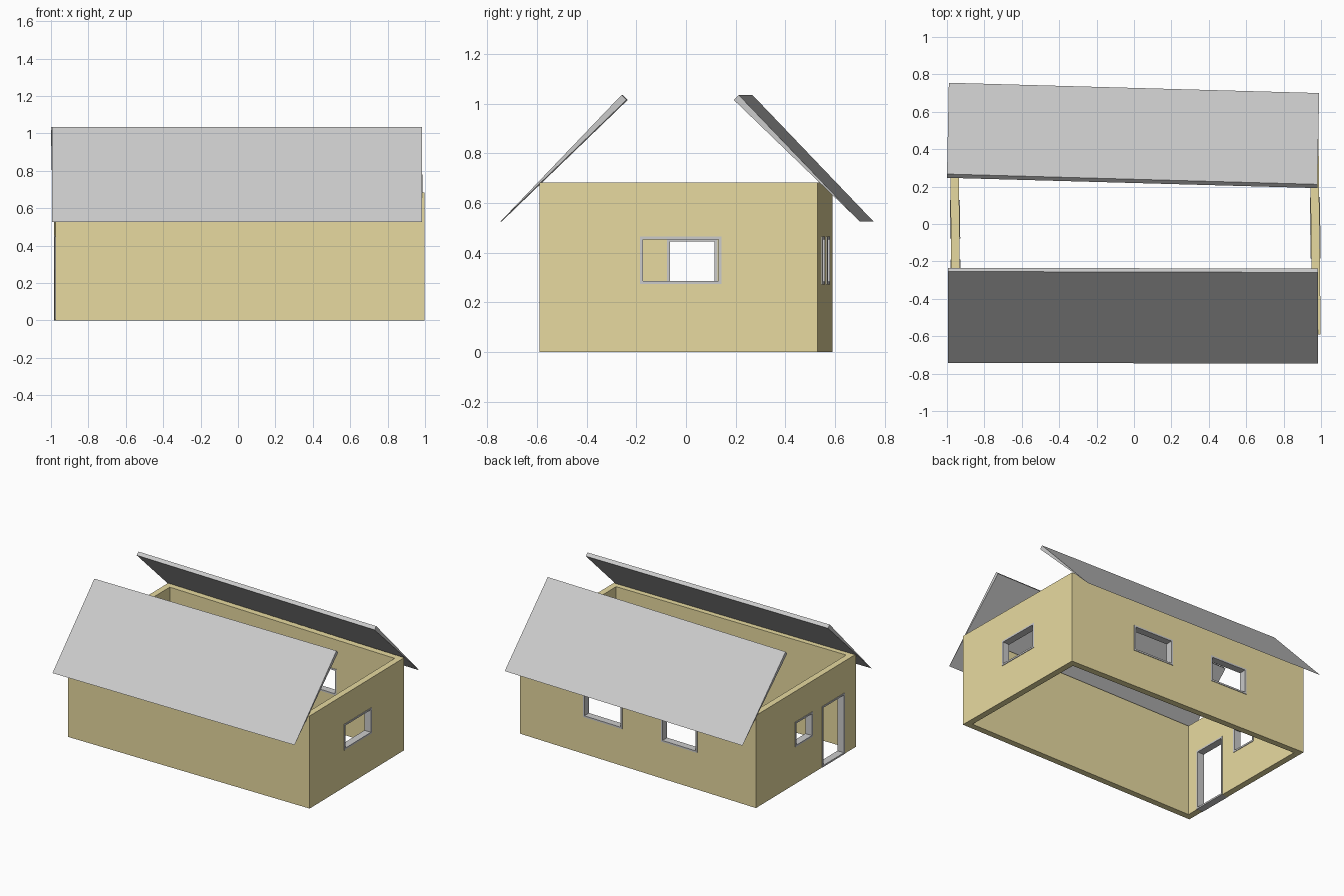
import bpy, bmesh
from math import pi
from mathutils import Matrix, Vector

if "Cube" in bpy.data.objects:
    bpy.data.objects.remove(bpy.data.objects["Cube"])

ochre = bpy.data.materials.new("ochre_wall")
ochre.diffuse_color = (0.80, 0.70, 0.35, 1)
ochre.use_nodes = True
ochre.node_tree.nodes["Principled BSDF"].inputs["Base Color"].default_value = ochre.diffuse_color


def finish(name, bm):
    bmesh.ops.recalc_face_normals(bm, faces=bm.faces)
    me = bpy.data.meshes.new(name)
    bm.to_mesh(me)
    bm.free()
    ob = bpy.data.objects.new(name, me)
    bpy.context.collection.objects.link(ob)
    return ob


def ring(name, outer, inner, offset, matrix=Matrix()):
    """Hollow prism between two matching loops, extruded by offset."""
    bm = bmesh.new()
    off = Vector(offset)
    loops = [[bm.verts.new(matrix @ (Vector(p) + d)) for p in loop]
             for loop, d in ((outer, off * 0), (outer, off), (inner, off), (inner, off * 0))]
    n = len(outer)
    for k in range(4):
        a, b = loops[k], loops[(k + 1) % 4]
        for i in range(n):
            j = (i + 1) % n
            bm.faces.new((a[i], a[j], b[j], b[i]))
    return finish(name, bm)


# Slightly skewed four-sided wall shell, open above and below
T = 0.046
H = 0.683
outer = [(-0.975, -0.587, 0), (0.998, -0.59, 0), (0.986, 0.53, 0), (-0.984, 0.59, 0)]
signs = [(1, 1), (-1, 1), (-1, -1), (1, -1)]
inner = [(x + sx * T, y + sy * T, 0) for (x, y, z), (sx, sy) in zip(outer, signs)]
walls = ring("walls", outer, inner, (0, 0, H))
walls.data.materials.append(ochre)


# Wall planes: local x runs along the wall, local y points outward
def plane(x, y, angle):
    return Matrix.Translation((x, y, 0)) @ Matrix.Rotation(angle, 4, 'Z')


back = plane(0, 0.56, -0.0305)
right = plane(0.9917, 0, -pi / 2 + 0.0107)
left = plane(-0.9795, 0, pi / 2 + 0.0076)

openings = [
    ("back_window_right", back, 0.13, 0.457, 0.272, 0.466),
    ("back_window_left", back, -0.495, -0.195, 0.272, 0.466),
    ("right_window", right, -0.143, 0.185, 0.275, 0.465),
    ("left_window", left, -0.077, 0.127, 0.273, 0.457),
    ("door", left, -0.455, -0.19, 0.001, 0.45),
]

# Openings cut through the walls, each lined with a thin grey frame
W = 0.012
cut = bmesh.new()
for name, m, u0, u1, z0, z1 in openings:
    low = -0.02 if name == "door" else z0 + 0.002
    size = (u1 - u0 - 0.004, 0.16, z1 - 0.002 - low)
    centre = ((u0 + u1) / 2, -0.02, (low + z1 - 0.002) / 2)
    bmesh.ops.create_cube(cut, size=1, matrix=m @ Matrix.Translation(centre)
                          @ Matrix.Diagonal((*size, 1)))
    y = 0.004
    o = [(u0, y, z0), (u1, y, z0), (u1, y, z1), (u0, y, z1)]
    i = [(u0 + W, y, z0 + W), (u1 - W, y, z0 + W), (u1 - W, y, z1 - W), (u0 + W, y, z1 - W)]
    ring(name + "_frame", o, i, (0, -T - 0.008, 0), m)

cutter = finish("opening_cutter", cut)
cutter.hide_render = True
mod = walls.modifiers.new("openings", 'BOOLEAN')
mod.operation = 'DIFFERENCE'
mod.solver = 'EXACT'
mod.object = cutter
bpy.context.view_layer.objects.active = walls
bpy.ops.object.modifier_apply(modifier=mod.name)
bpy.data.objects.remove(cutter)


# Roof slopes: wedge profile tapering to a sharp eave, with an open ridge
def roof(name, side, y_left, y_right, x_shift):
    profile = [(0, 0.525), (-0.488, 1.035), (-0.508, 1.015)]
    bm = bmesh.new()
    ends = []
    for x, y_eave in ((-0.995, y_left), (0.985, y_right)):
        ends.append([bm.verts.new((x + x_shift * (1 + d / 0.25), side * (y_eave + d), z))
                     for d, z in profile])
    a, b = ends
    bm.faces.new(a)
    bm.faces.new(b)
    for i in range(3):
        j = (i + 1) % 3
        bm.faces.new((a[i], a[j], b[j], b[i]))
    finish(name, bm)


roof("front_roof", -1, 0.742, 0.747, 0.0)
roof("back_roof", 1, 0.755, 0.70, 0.005)
